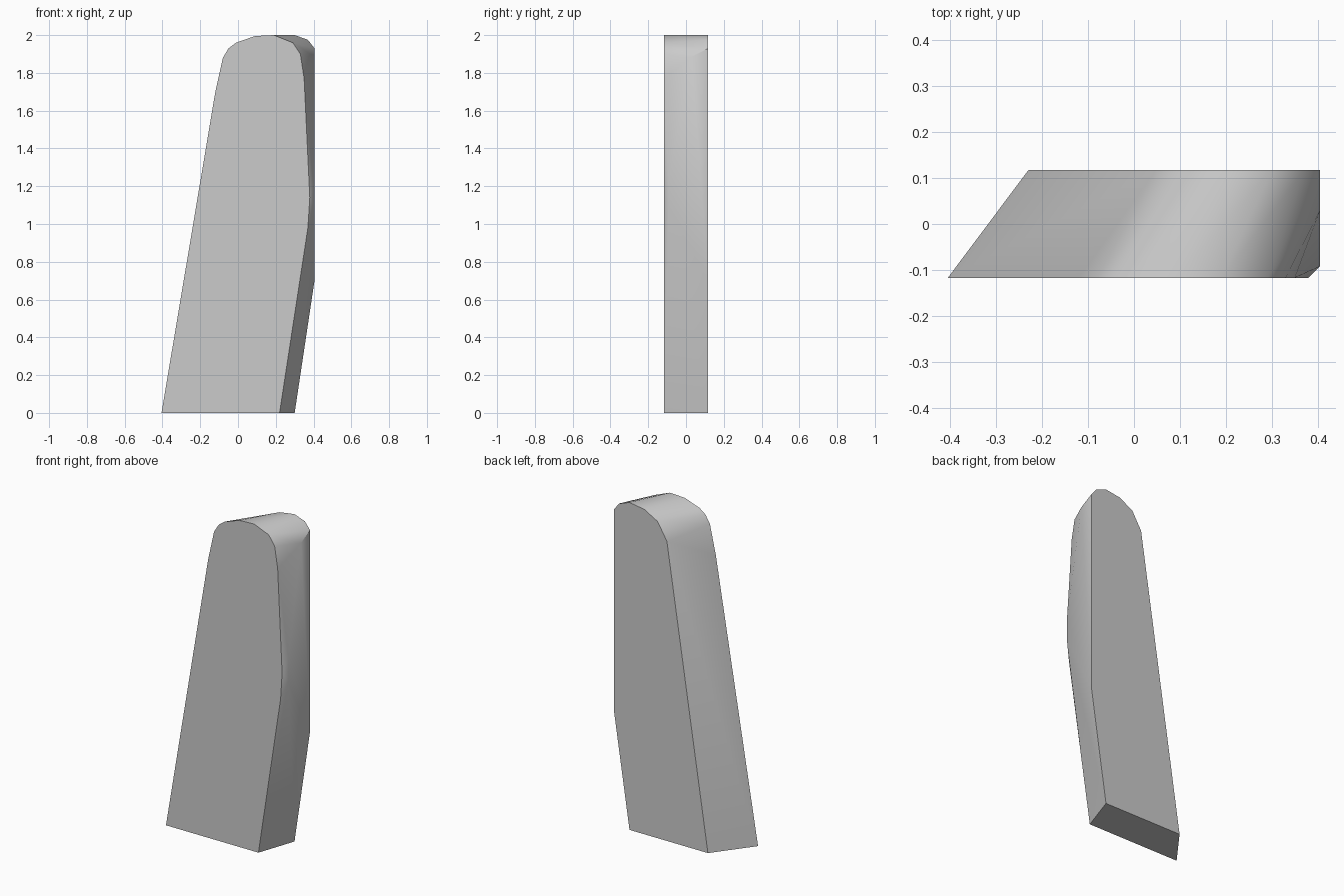
import bpy
import bmesh
import math

cube = bpy.data.objects.get("Cube")
if cube:
    bpy.data.objects.remove(cube, do_unlink=True)

# Single plain grey finish
grey = bpy.data.materials.new("plain_grey")
grey.use_nodes = True
colour = (0.6, 0.6, 0.6, 1)
grey.diffuse_color = colour
grey.node_tree.nodes["Principled BSDF"].inputs["Base Color"].default_value = colour

# Front and back outlines as (x, z), running over the rounded top
half = 0.117
front = [(-0.405, 0), (-0.12, 1.7), (-0.08, 1.88), (-0.05, 1.93), (-0.01, 1.96),
         (0.09, 1.995), (0.19, 2), (0.29, 1.96), (0.33, 1.9), (0.35, 1.77),
         (0.38, 1.14), (0.37, 0.98), (0.22, 0)]
back = [(-0.23, 0), (0.047, 1.83), (0.11, 1.935), (0.2, 1.985), (0.3, 2),
        (0.37, 1.975), (0.405, 1.93), (0.405, 0.7), (0.3, 0)]
# Corners of the flat trimmed area on the left side, as (y, z)
trim = [(0.03, 1.885), (-0.092, 1.23), (-0.092, 1.09)]

# Slanted slab: skin stretched between the two outlines and the trimmed side
bm = bmesh.new()
points = [(x, -half, z) for x, z in front]
points += [(x, half, z) for x, z in back]
points += [(0.405, y, z) for y, z in trim]
verts = [bm.verts.new(p) for p in points]
hull = bmesh.ops.convex_hull(bm, input=verts)
spare = [v for v in bm.verts if not v.link_faces]
bmesh.ops.delete(bm, geom=spare, context="VERTS")
bmesh.ops.dissolve_limit(bm, angle_limit=math.radians(0.5),
                         verts=bm.verts[:], edges=bm.edges[:])
bmesh.ops.recalc_face_normals(bm, faces=bm.faces[:])

mesh = bpy.data.meshes.new("slanted_slab")
bm.to_mesh(mesh)
bm.free()
slab = bpy.data.objects.new("slanted_slab", mesh)
mesh.materials.append(grey)
bpy.context.collection.objects.link(slab)

# Soft rounded rim with crisp front and back edges
bpy.ops.object.select_all(action="DESELECT")
slab.select_set(True)
bpy.context.view_layer.objects.active = slab
bpy.ops.object.shade_smooth_by_angle(angle=math.radians(35))
